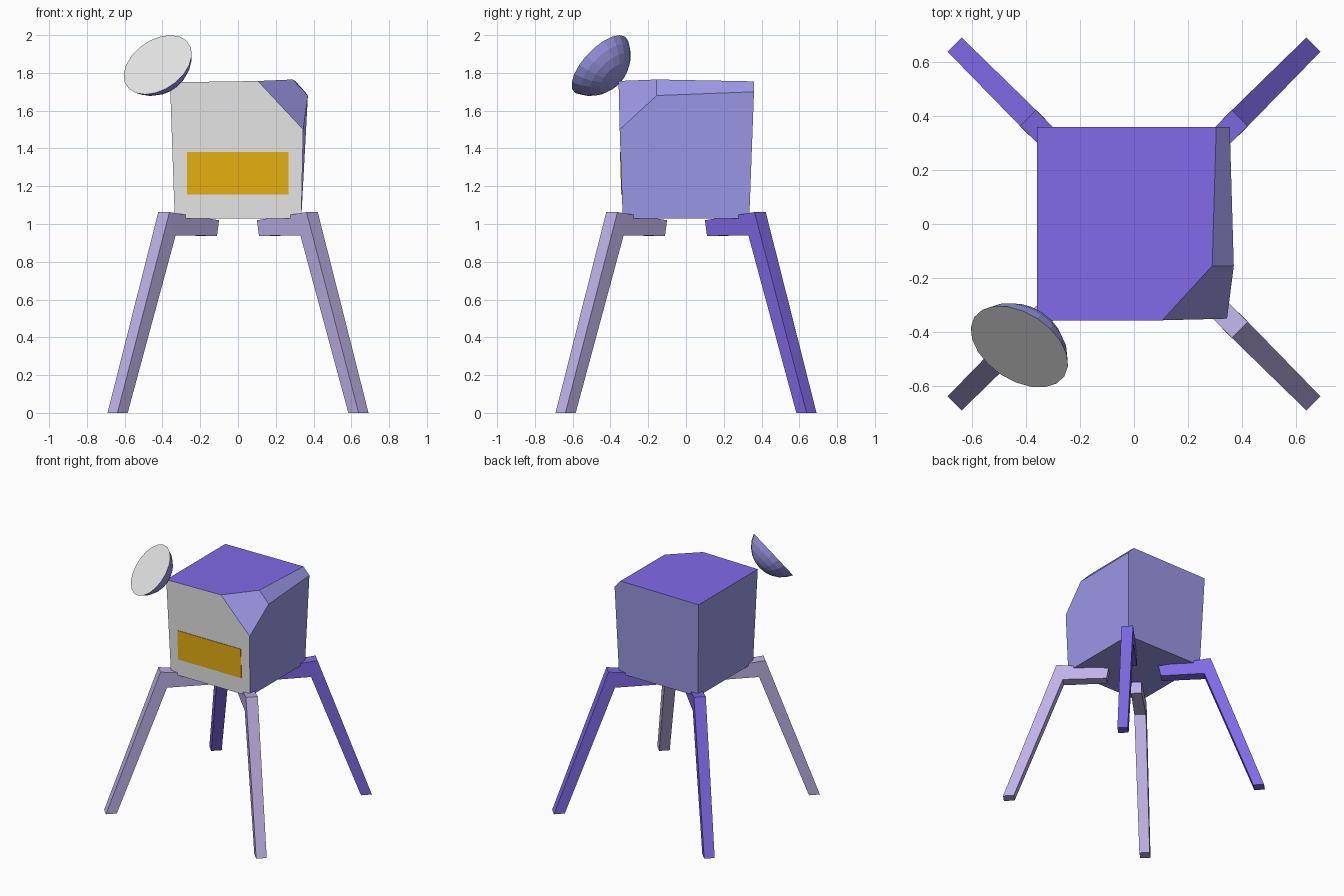
import bpy, bmesh, math
from mathutils import Vector

if "Cube" in bpy.data.objects:
    bpy.data.objects.remove(bpy.data.objects["Cube"])


def material(name, r, g, b):
    m = bpy.data.materials.new(name)
    m.diffuse_color = (r, g, b, 1)
    m.use_nodes = True
    m.node_tree.nodes["Principled BSDF"].inputs["Base Color"].default_value = m.diffuse_color
    return m


WHITE = material("white", 1.0, 1.0, 1.0)
ORANGE = material("amber", 1.0, 0.56, 0.007)
BLUE = material("periwinkle", 0.416, 0.389, 0.99)
PURPLE = material("violet", 0.27, 0.18, 1.0)
LAVENDER = material("lavender", 0.65, 0.56, 1.0)


def build(name, verts, faces, mats, rule=None):
    bm = bmesh.new()
    vs = [bm.verts.new(v) for v in verts]
    for f in faces:
        bm.faces.new([vs[i] for i in f])
    bmesh.ops.recalc_face_normals(bm, faces=bm.faces)
    bm.normal_update()
    if rule:
        for f in bm.faces:
            f.material_index = rule(f)
    me = bpy.data.meshes.new(name)
    bm.to_mesh(me)
    bm.free()
    for m in mats:
        me.materials.append(m)
    ob = bpy.data.objects.new(name, me)
    bpy.context.collection.objects.link(ob)
    return ob


# Body: box flared towards the top, with a cut front right corner and right edge
b = 0.335
body_verts = [
    (-b, -b, 1.03), (b, -b, 1.03), (b, b, 1.03), (-b, b, 1.03),
    (-0.36, -0.357, 1.75), (-0.36, 0.36, 1.75),
    (0.105, -0.357, 1.757), (0.345, -0.351, 1.50),
    (0.29, -0.155, 1.765), (0.37, -0.155, 1.68),
    (0.305, 0.36, 1.755), (0.355, 0.36, 1.70)]
body_faces = [
    (3, 2, 1, 0), (0, 1, 7, 6, 4), (1, 2, 11, 9, 7), (2, 3, 5, 10, 11),
    (3, 0, 4, 5), (4, 6, 8, 10, 5), (6, 7, 9, 8), (8, 9, 11, 10)]


def body_colour(f):
    if f.normal.y < -0.9:
        return 1      # front
    if f.normal.z > 0.9:
        return 2      # top
    return 0


build("body", body_verts, body_faces, [BLUE, WHITE, PURPLE], body_colour)

BOX = [(0, 1, 2, 3), (4, 5, 6, 7), (0, 1, 5, 4), (1, 2, 6, 5), (2, 3, 7, 6), (3, 0, 4, 7)]

# Front panel: thin plate following the slope of the front face
panel = []
for lift in (0.004, -0.003):
    for x, z in ((-0.27, 1.155), (0.267, 1.155), (0.267, 1.38), (-0.27, 1.38)):
        panel.append((x, -b - (z - 1.03) * 0.0306 - lift, z))
build("front_panel", panel, BOX, [ORANGE])

# Legs: bent side profile (distance out, height, half width) set on the diagonal
PROFILE = [(0.18, 1.02, 0.038), (0.555, 1.063, 0.042), (0.94, 0.0, 0.037),
           (0.863, 0.0, 0.037), (0.509, 0.94, 0.042), (0.195, 0.937, 0.038)]


def leg_pair(name, side, mat):
    q = math.sqrt(0.5)
    verts = [((r + s * w) * q, side * (r - s * w) * q, z)
             for s in (-1, 1) for r, z, w in PROFILE]
    faces = [(i, (i + 1) % 6, (i + 1) % 6 + 6, i + 6) for i in range(6)]
    for o in (0, 6):
        faces += [(o, o + 1, o + 4, o + 5), (o + 1, o + 2, o + 3, o + 4)]
    ob = build(name, verts, faces, [mat])
    mod = ob.modifiers.new("mirror", 'MIRROR')
    mod.use_axis = (True, False, False)
    mod.use_mirror_merge = False


leg_pair("front_legs", -1, LAVENDER)
leg_pair("back_legs", 1, PURPLE)

# Dish: spherical cap with a flat filled opening, resting on the front left corner
SIDES, RINGS, RIM, DEPTH = 20, 5, 0.2, 0.135
R = (RIM ** 2 + DEPTH ** 2) / (2 * DEPTH)
A = math.asin(RIM / R)
verts = [(0, 0, -DEPTH)]
for k in range(1, RINGS + 1):
    a = A * k / RINGS
    for i in range(SIDES):
        t = 2 * math.pi * i / SIDES
        verts.append((R * math.sin(a) * math.cos(t), R * math.sin(a) * math.sin(t),
                      R - DEPTH - R * math.cos(a)))
faces = []
for i in range(SIDES):
    j = (i + 1) % SIDES
    faces.append((0, 1 + j, 1 + i))
    for k in range(RINGS - 1):
        o = 1 + k * SIDES
        faces.append((o + i, o + j, o + SIDES + j, o + SIDES + i))
last = 1 + (RINGS - 1) * SIDES
faces.append(tuple(range(last, last + SIDES)))
turn = Vector((-0.43, -0.655, 0.62)).normalized().to_track_quat('Z', 'Y')
centre = Vector((-0.425, -0.455, 1.843))
verts = [turn @ Vector(v) + centre for v in verts]
build("dish", verts, faces, [BLUE, WHITE], lambda f: int(len(f.verts) == SIDES))
